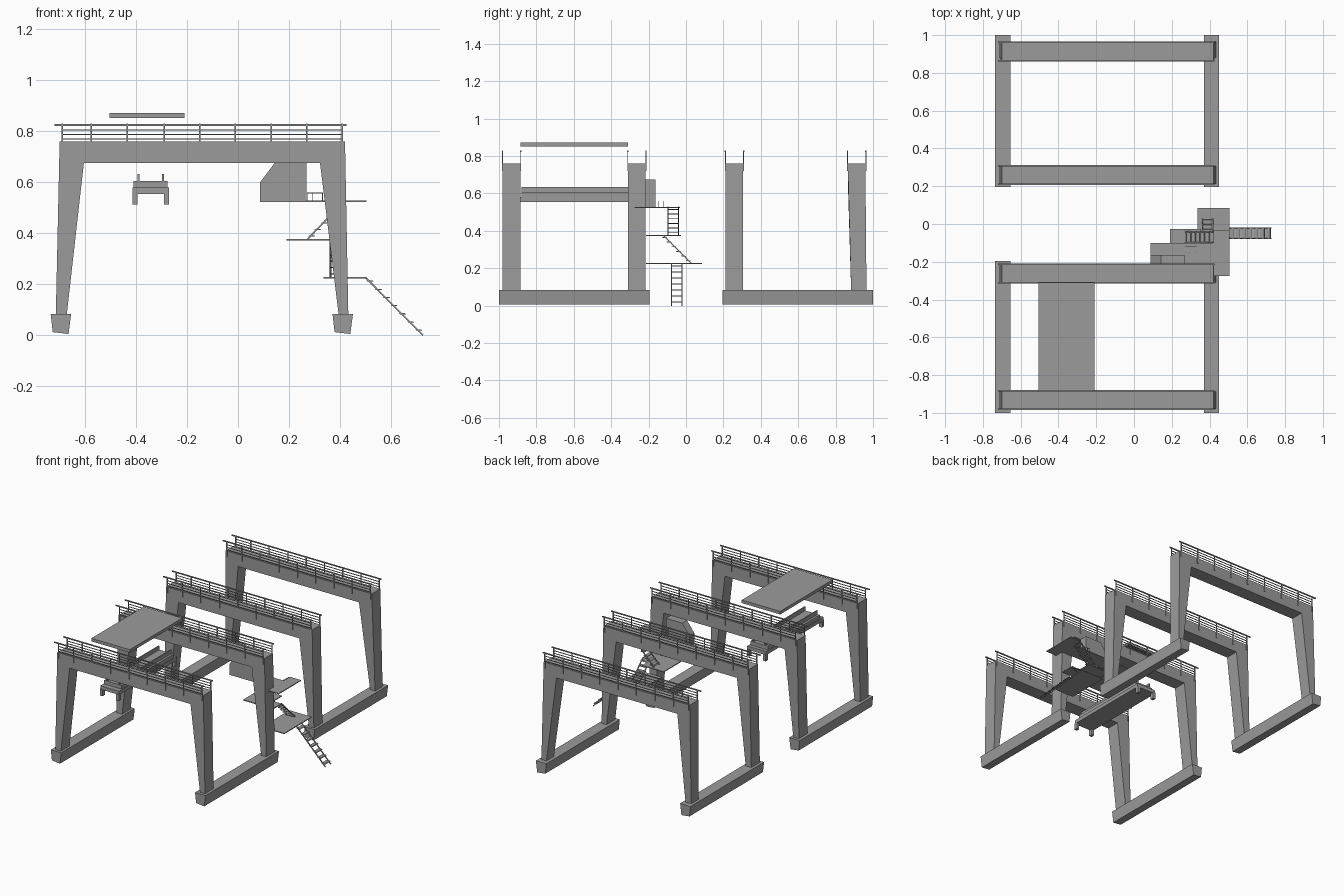
import bpy, bmesh
from mathutils import Vector

if "Cube" in bpy.data.objects:
    bpy.data.objects.remove(bpy.data.objects["Cube"], do_unlink=True)

GRAY = (0.33, 0.33, 0.33, 1)
steel = bpy.data.materials.new("gray_steel")
steel.use_nodes = True
steel.diffuse_color = GRAY
steel.node_tree.nodes["Principled BSDF"].inputs["Base Color"].default_value = GRAY


def finish(name, bm):
    bmesh.ops.recalc_face_normals(bm, faces=bm.faces)
    mesh = bpy.data.meshes.new(name)
    bm.to_mesh(mesh)
    bm.free()
    mesh.materials.append(steel)
    obj = bpy.data.objects.new(name, mesh)
    bpy.context.collection.objects.link(obj)
    return obj


def add_prism(bm, points, offset):
    """Closed polygon extruded along an offset."""
    face = bm.faces.new([bm.verts.new(p) for p in points])
    ext = bmesh.ops.extrude_face_region(bm, geom=[face], use_keep_orig=True)
    verts = [g for g in ext["geom"] if isinstance(g, bmesh.types.BMVert)]
    bmesh.ops.translate(bm, verts=verts, vec=offset)


def add_box(bm, x0, x1, y0, y1, z0, z1):
    add_prism(bm, [(x0, y0, z0), (x1, y0, z0), (x1, y1, z0), (x0, y1, z0)], (0, 0, z1 - z0))


def boxes(name, items):
    bm = bmesh.new()
    for item in items:
        add_box(bm, *item)
    return finish(name, bm)


def front_prism(name, outline, y0, y1):
    bm = bmesh.new()
    add_prism(bm, [(x, y0, z) for x, z in outline], (0, y1 - y0, 0))
    return finish(name, bm)


def plate(name, outline, z):
    bm = bmesh.new()
    add_prism(bm, [(x, y, z - 0.003) for x, y in outline], (0, 0, 0.006))
    return finish(name, bm)


def ladder(name, bottom, top, across, rungs):
    """Two side rails with flat rungs between them."""
    bm = bmesh.new()
    bottom, top, across = Vector(bottom), Vector(top), Vector(across)
    run = top - bottom
    side = across.normalized() * 0.006
    thick = run.cross(across).normalized() * 0.006
    for start in (bottom, bottom + across - side):
        add_prism(bm, [start, start + side, start + side + thick, start + thick], run)
    step = run.normalized() * 0.006
    flat = Vector((run.x, run.y, 0)).normalized() * 0.012
    for i in range(rungs):
        p = bottom + run * ((i + 0.5) / rungs)
        add_prism(bm, [p - flat, p + flat, p + flat + step, p - flat + step], across)
    return finish(name, bm)


# Portal frames with handrails along both edges of each girder
portal = [(-0.715, 0.08), (-0.70, 0.76), (0.42, 0.76), (0.433, 0.08),
          (0.395, 0.08), (0.322, 0.675), (-0.605, 0.675), (-0.672, 0.08)]
posts = [-0.69, -0.575, -0.435, -0.29, -0.15, -0.01, 0.13, 0.27, 0.41]
for n, y in enumerate([-0.98, -0.31, 0.212, 0.865], 1):
    frame = front_prism(f"portal_frame_{n}", portal, y, y + 0.094)
    if n == 4:
        # The rearmost legs narrow toward the ground
        for v in frame.data.vertices:
            if v.co.z < 0.1:
                v.co.y += 0.018 if v.co.y < 0.9 else 0.006
    rails = []
    for ry in (y - 0.004, y + 0.094):
        rails += [(x - 0.003, x + 0.003, ry, ry + 0.005, 0.72, 0.83) for x in posts]
        rails.append((-0.72, 0.425, ry - 0.001, ry + 0.006, 0.822, 0.829))
        rails += [(-0.69, 0.41, ry, ry + 0.004, z, z + 0.004) for z in (0.803, 0.785, 0.768)]
    boxes(f"handrail_{n}", rails)

# Ground beams joining each pair of portals
for side, cx in (("right", -0.695), ("left", 0.411)):
    for end, y0 in (("front", -1.0), ("rear", 0.195)):
        front_prism(f"ground_beam_{side}_{end}",
                    [(cx - 0.04, 0.083), (cx + 0.04, 0.083), (cx + 0.03, 0.005), (cx - 0.032, 0.012)],
                    y0, y0 + 0.805)

# Trolley roof and trolley
boxes("trolley_roof", [(-0.505, -0.21, -0.885, -0.31, 0.852, 0.873)])
boxes("trolley_slab", [(-0.415, -0.27, -0.915, -0.285, 0.555, 0.58),
                       (-0.41, -0.276, -0.88, -0.31, 0.578, 0.606)])
boxes("trolley_rails", [(x - 0.004, x + 0.004, -0.88, -0.31, 0.604, 0.633) for x in (-0.39, -0.295)])
boxes("trolley_feet", [(x, x + 0.02, y, y + 0.025, 0.514, 0.56)
                       for x in (-0.415, -0.29) for y in (-0.92, -0.305)])

# Operator cabin with sloping nose
front_prism("operator_cabin", [(0.087, 0.525), (0.268, 0.525), (0.268, 0.675), (0.143, 0.675), (0.087, 0.6)],
            -0.216, -0.163)

# Access platforms
plate("upper_platform", [(0.087, -0.215), (0.42, -0.215), (0.42, -0.275), (0.505, -0.275),
                         (0.505, -0.032), (0.42, -0.032), (0.42, -0.1), (0.087, -0.1)], 0.525)
plate("middle_platform", [(0.19, -0.215), (0.42, -0.215), (0.42, -0.125), (0.355, -0.125),
                          (0.355, -0.027), (0.19, -0.027)], 0.375)
plate("lower_platform", [(0.335, -0.215), (0.505, -0.215), (0.505, 0.085), (0.335, 0.085)], 0.226)

# Small guard rail beside the cabin
guard = [(x, x + 0.003, y, y + 0.003, 0.525, 0.56) for x in (0.27, 0.29, 0.33) for y in (-0.15, -0.12)]
guard += [(0.27, 0.333, -0.12, -0.117, 0.557, 0.56)]
boxes("guard_rail", guard)

# Ladders between the levels
ladder("upper_ladder", (0.275, -0.1, 0.375), (0.42, -0.1, 0.525), (0, 0.062, 0), 6)
ladder("middle_ladder", (0.36, 0.025, 0.226), (0.36, -0.125, 0.375), (0.06, 0, 0), 6)
ladder("lower_ladder", (0.728, -0.08, 0.002), (0.505, -0.08, 0.226), (0, 0.062, 0), 7)
